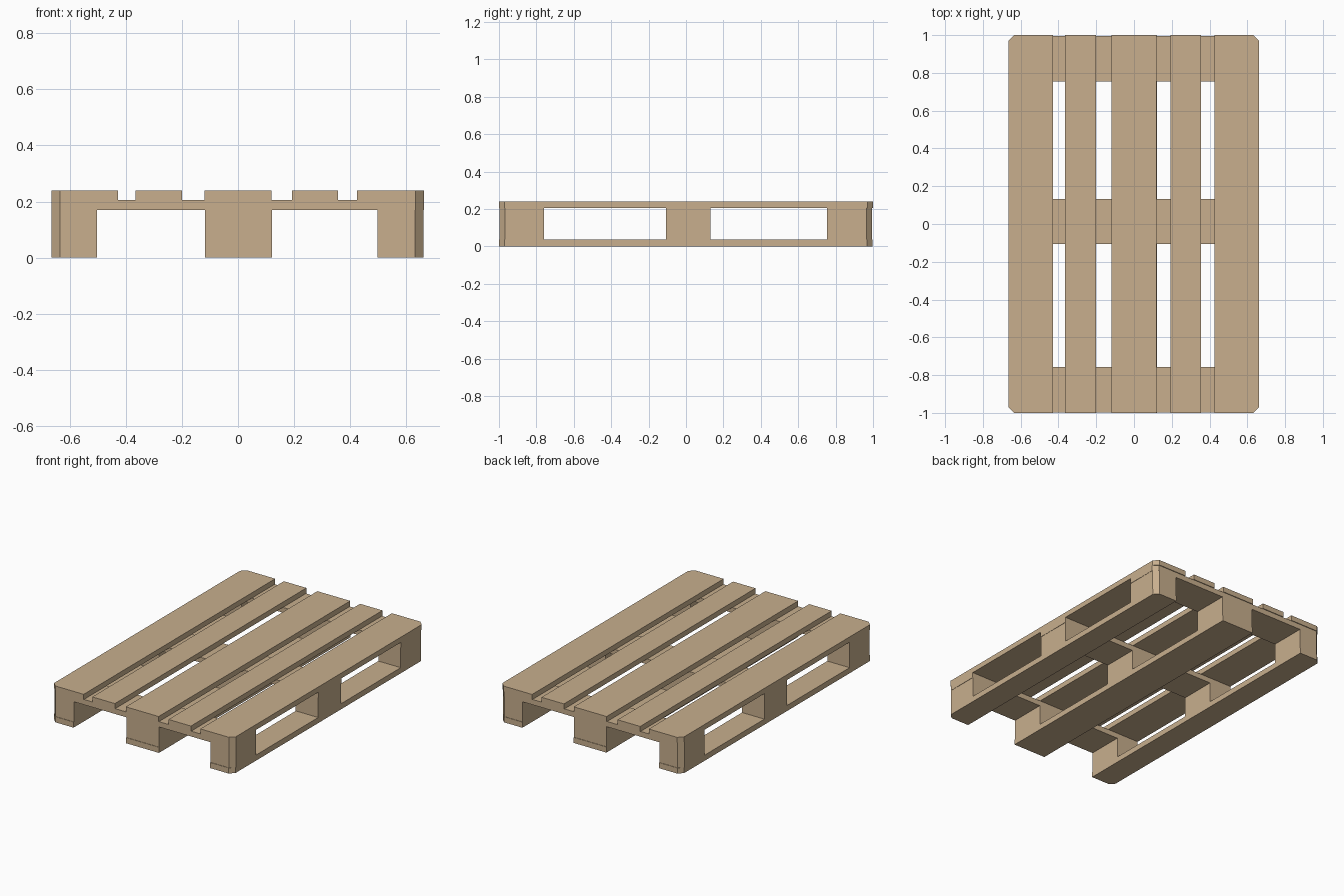
import bpy, bmesh

if "Cube" in bpy.data.objects:
    bpy.data.objects.remove(bpy.data.objects["Cube"])

wood = bpy.data.materials.new("wood")
wood.diffuse_color = (0.58, 0.43, 0.27, 1)
wood.use_nodes = True
wood.node_tree.nodes["Principled BSDF"].inputs["Base Color"].default_value = wood.diffuse_color

CHAMFER = 0.03


def plank(name, xs, ys, zs):
    """Box whose vertical edges are chamfered where they meet a pallet corner."""
    bm = bmesh.new()
    bmesh.ops.create_cube(bm, size=1)
    for v in bm.verts:
        v.co = [r[0] if c < 0 else r[1] for c, r in zip(v.co, (xs, ys, zs))]
    corners = [e for e in bm.edges
               if all(abs(v.co.x) > 0.6 and abs(v.co.y) > 0.9 for v in e.verts)
               and abs(e.verts[0].co.z - e.verts[1].co.z) > 0.01]
    if corners:
        bmesh.ops.bevel(bm, geom=corners, offset=CHAMFER, offset_type='OFFSET',
                        segments=1, affect='EDGES')
    bmesh.ops.recalc_face_normals(bm, faces=bm.faces)
    mesh = bpy.data.meshes.new(name)
    bm.to_mesh(mesh)
    bm.free()
    mesh.materials.append(wood)
    obj = bpy.data.objects.new(name, mesh)
    bpy.context.collection.objects.link(obj)
    return obj


# Heights of the four layers
Z_BOTTOM, Z_BLOCK, Z_CROSS, Z_TOP = (0, 0.037), (0.037, 0.17), (0.17, 0.205), (0.205, 0.24)

# Deck boards running front to back
for i, xs in enumerate([(-0.665, -0.428), (-0.365, -0.2), (-0.12, 0.12),
                        (0.192, 0.356), (0.425, 0.663)]):
    plank(f"deck_board_{i + 1}", xs, (-1, 1), Z_TOP)

# Cross boards under the deck
rows = [(-0.997, -0.758), (-0.107, 0.132), (0.755, 0.995)]
for i, ys in enumerate(rows):
    plank(f"cross_board_{i + 1}", (-0.665, 0.663), ys, Z_CROSS)

# Runners on the floor, each carrying three blocks
for side, xs in zip(("left", "middle", "right"),
                    [(-0.665, -0.502), (-0.117, 0.122), (0.497, 0.661)]):
    plank(f"{side}_runner", xs, (-1, 0.998), Z_BOTTOM)
    for i, ys in enumerate(rows):
        plank(f"{side}_block_{i + 1}", xs, ys, Z_BLOCK)
